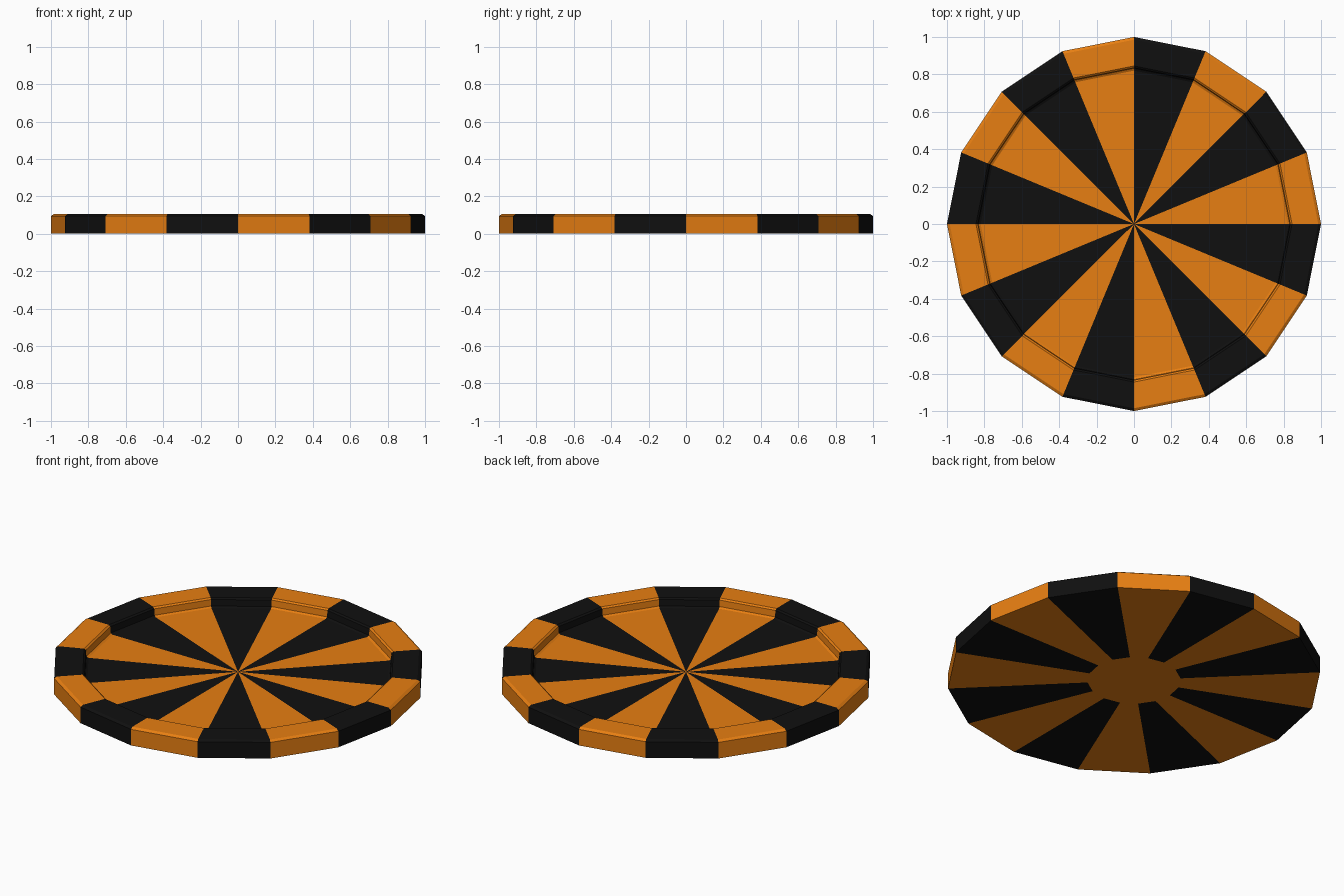
import bpy, bmesh
from math import cos, sin, tau

cube = bpy.data.objects.get("Cube")
if cube:
    bpy.data.objects.remove(cube, do_unlink=True)

SIDES = 16


def make_material(name, color):
    mat = bpy.data.materials.new(name)
    mat.use_nodes = True
    mat.diffuse_color = color
    mat.node_tree.nodes["Principled BSDF"].inputs["Base Color"].default_value = color
    return mat


orange = make_material("orange", (0.8, 0.21, 0.006, 1))
black = make_material("black", (0.005, 0.005, 0.005, 1))

# Cross-section (radius, height): underside, outer wall, bevelled rim, sunken floor
profile = [(0.25, 0), (1, 0), (1, 0.095), (0.985, 0.105),
           (0.845, 0.105), (0.835, 0.097), (0.832, 0.06), (0.82, 0.053)]

bm = bmesh.new()
rings = [[bm.verts.new((r * cos(tau * i / SIDES), r * sin(tau * i / SIDES), z))
          for i in range(SIDES)] for r, z in profile]
top_centre = bm.verts.new((0, 0, profile[-1][1]))

# Alternating wedges, each running from the underside over the rim to the centre
for i in range(SIDES):
    j = (i + 1) % SIDES
    wedge = [bm.faces.new((a[i], a[j], b[j], b[i])) for a, b in zip(rings, rings[1:])]
    wedge.append(bm.faces.new((rings[-1][i], rings[-1][j], top_centre)))
    for face in wedge:
        face.material_index = i % 2

# Plain orange hub on the underside
bm.faces.new(rings[0][::-1])
bmesh.ops.recalc_face_normals(bm, faces=bm.faces)

mesh = bpy.data.meshes.new("striped_dish")
bm.to_mesh(mesh)
bm.free()
mesh.materials.append(orange)
mesh.materials.append(black)
bpy.context.collection.objects.link(bpy.data.objects.new("striped_dish", mesh))
